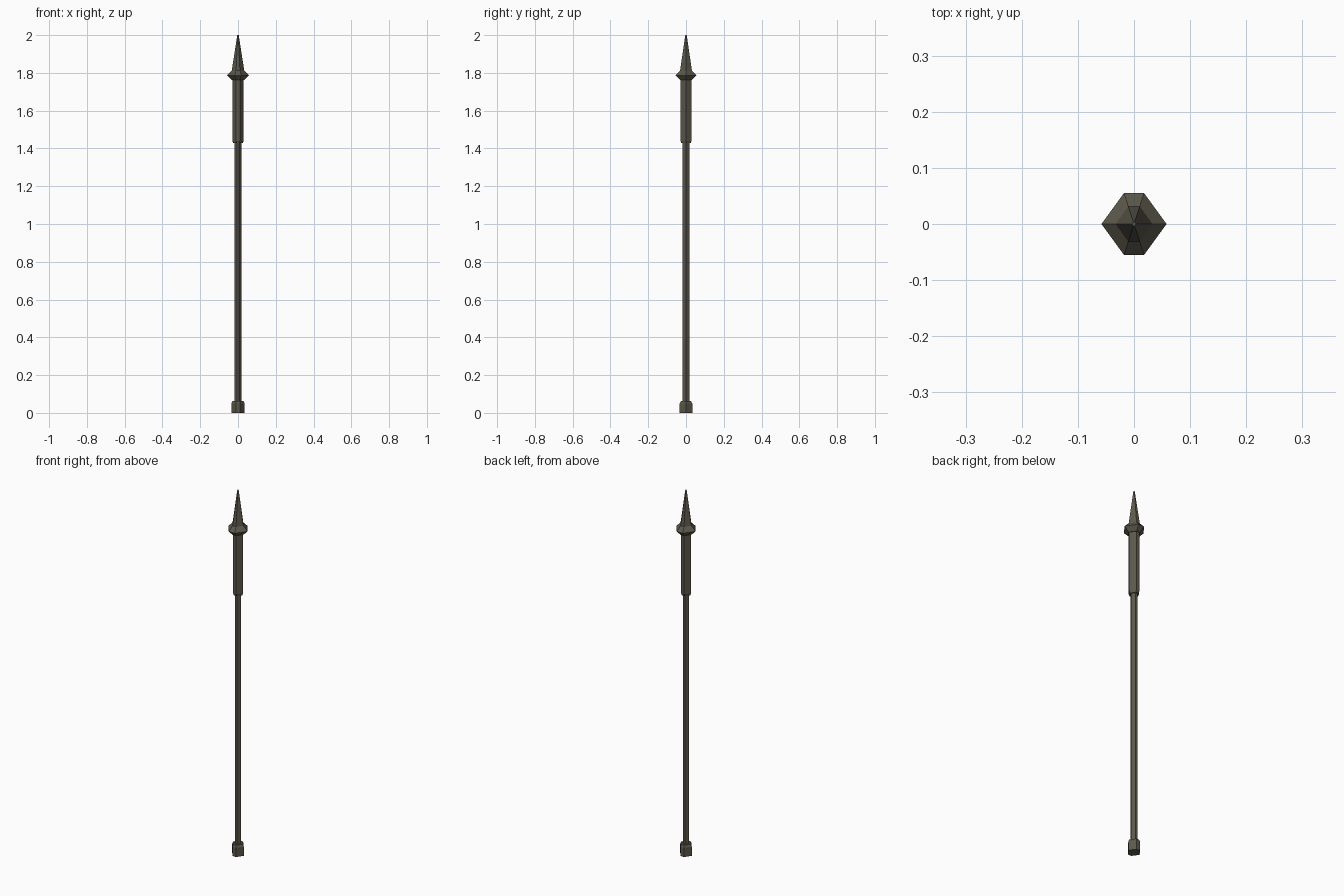
import bpy, bmesh, math

if "Cube" in bpy.data.objects:
    bpy.data.objects.remove(bpy.data.objects["Cube"])

metal = bpy.data.materials.new("dark_olive_iron")
metal.diffuse_color = (0.105, 0.097, 0.070, 1)
metal.use_nodes = True
metal.node_tree.nodes["Principled BSDF"].inputs["Base Color"].default_value = metal.diffuse_color

# Slightly squashed six-sided section with points on the x axis
ANGLES = [math.radians(a) for a in (0, 72, 108, 180, 252, 288)]


def lathe(name, profile):
    """Closed six-sided solid from (radius, z) rings."""
    bm = bmesh.new()
    rings = [[bm.verts.new((r * math.cos(a), r * math.sin(a), z)) for a in ANGLES]
             for r, z in profile]
    n = len(ANGLES)
    for lo, hi in zip(rings, rings[1:]):
        for i in range(n):
            j = (i + 1) % n
            bm.faces.new((lo[i], lo[j], hi[j], hi[i]))
    bm.faces.new(rings[0][::-1])
    bm.faces.new(rings[-1])
    mesh = bpy.data.meshes.new(name)
    bm.to_mesh(mesh)
    bm.free()
    mesh.materials.append(metal)
    obj = bpy.data.objects.new(name, mesh)
    bpy.context.collection.objects.link(obj)


# Foot cap with a chamfered top
lathe("foot_cap", [(0.035, 0), (0.035, 0.05), (0.029, 0.062), (0.019, 0.062)])
# Long thin pole
lathe("shaft", [(0.019, 0.06), (0.019, 1.44)])
# Thicker sleeve below the head
lathe("sleeve", [(0.019, 1.428), (0.026, 1.428), (0.030, 1.44), (0.030, 1.765)])
# Flared collar
lathe("collar", [(0.030, 1.763), (0.034, 1.763), (0.058, 1.787), (0.033, 1.812)])
# Pointed tip
lathe("spear_tip", [(0.033, 1.812), (0.004, 2.0)])
